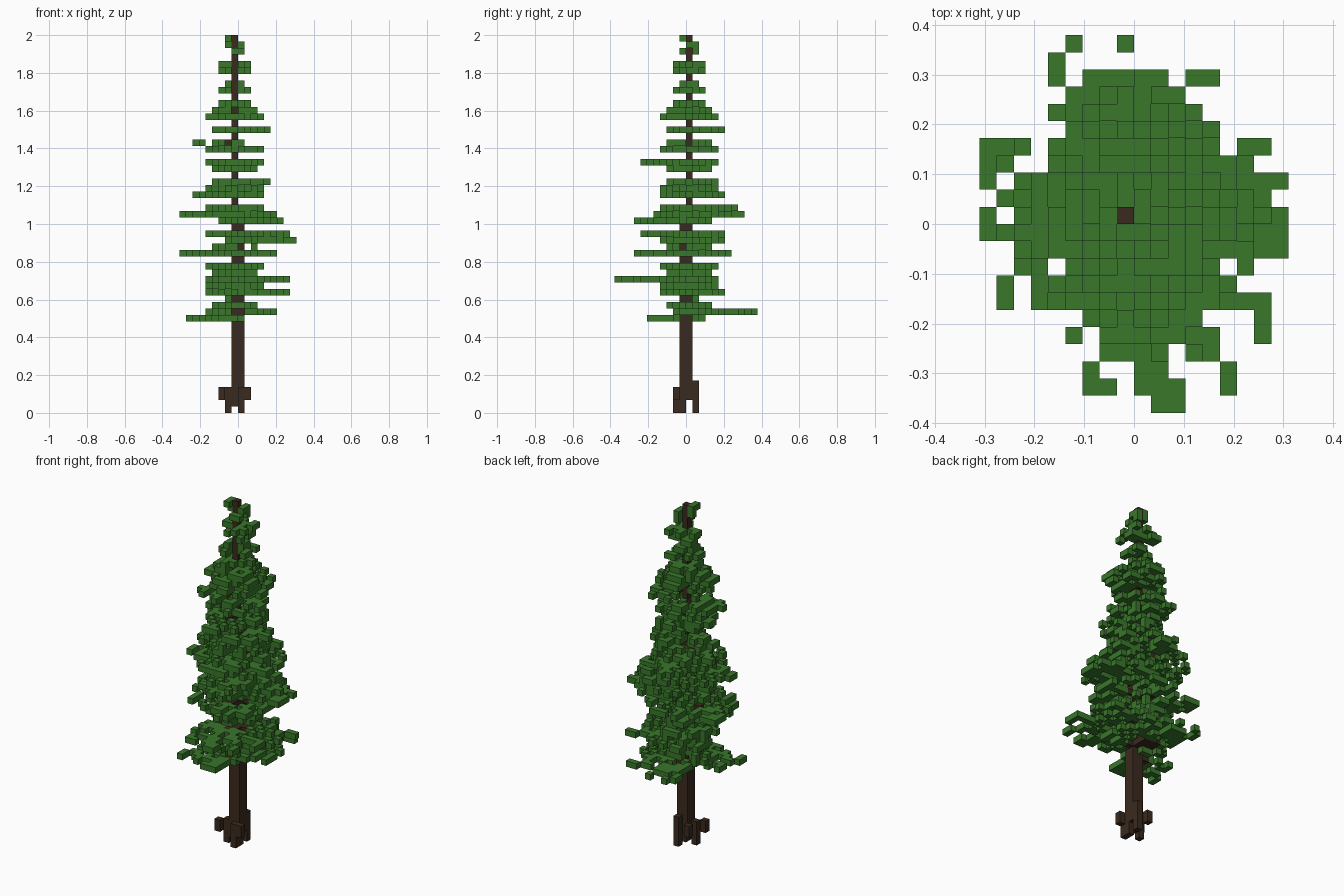
import bpy
import bmesh
import random
from math import hypot
from mathutils import Vector

random.seed(5)
CELL = 2 / 58      # edge of one cube
HEIGHT = 58        # tree height in cubes

old = bpy.data.objects.get("Cube")
if old:
    bpy.data.objects.remove(old, do_unlink=True)


def make_material(name, rgb):
    mat = bpy.data.materials.new(name)
    mat.use_nodes = True
    colour = (*rgb, 1)
    mat.diffuse_color = colour
    mat.node_tree.nodes["Principled BSDF"].inputs["Base Color"].default_value = colour
    return mat


bark = make_material("dark brown bark", (0.042, 0.023, 0.013))
green = make_material("needle green", (0.041, 0.184, 0.024))


def column(x, y, bottom, top):
    """Cells of one upright stack of cubes, top excluded."""
    return {(x, y, z) for z in range(bottom, top)}


# Trunk: two cubes thick below, one cube thick above
trunk = column(-1, 0, 2, HEIGHT) | column(0, 0, 2, 29)
trunk |= column(-1, -1, 1, 29) | column(0, -1, 0, 29)

# Roots: short buttresses around the foot, some reaching the ground
roots = set()
for x, y, bottom, top in ((-2, -1, 0, 4), (0, -2, 0, 4), (0, 1, 0, 5), (-3, -2, 2, 4),
                          (-2, 1, 2, 4), (1, -2, 2, 4)):
    roots |= column(x, y, bottom, top)

# Uneven tiers: level, then left, right, front and back reach in cells
long_tiers = [
    (14, -8, 0, -6, 2), (15, -5, 5, -2, 10), (18, -5, 7, -4, 5),
    (20, -5, 7, -11, 4), (24, -9, 5, -8, 6), (26, -2, 8, -4, 5),
    (27, -5, 7, -7, 5), (29, -3, 6, -8, 3), (30, -9, 5, -5, 8),
    (31, -5, 3, -4, 7), (33, -7, 3, -4, 5), (35, -4, 4, -3, 4),
    (38, -5, 3, -7, 4), (41, -7, 0, -3, 3), (43, -4, 4, -3, 5),
]
# Even tiers: level and radius
round_tiers = {16: 3, 17: 1, 19: 4, 21: 3, 22: 4, 25: 3, 34: 4, 37: 3, 40: 4, 45: 4,
               46: 3, 47: 2, 49: 2, 50: 1, 52: 2, 53: 2}
# Tips of the boughs that stand out furthest, by level
far_tips = {
    15: [(-4, 10), (-1, 10), (3, 8), (-5, 8)],
    18: [(7, 4)],
    20: [(1, -11), (-2, -10), (5, -10), (-3, -9), (7, -6)],
    24: [(-9, 3)], 26: [(8, 2), (8, -1)], 27: [(7, 0)], 30: [(-9, -1)],
}

branches = set()
# Crown: a few loose cubes around the tip
needles = {(-2, -1, 57), (-2, 0, 57), (-2, 0, 56), (0, 0, 56), (0, 1, 56),
           (0, -1, 55), (-1, -1, 55), (0, 1, 55)}


def grow_tier(level, left, right, front, back, density):
    """Loose flat layer of needles around the trunk, with boughs to each reach."""
    def leaf(x, y):
        if left <= x <= right and front <= y <= back:
            needles.add((x, y, level))

    # Scattered fill, mostly on alternate cells so the cubes stay separate
    for x in range(left, right + 1):
        for y in range(front, back + 1):
            dx, dy = x + 1, y
            reach_x = min(7, right + 1 if dx > 0 else -1 - left)
            reach_y = min(7, back if dy > 0 else -front)
            spread = hypot(dx / max(reach_x, 1), dy / max(reach_y, 1))
            chance = density * (1.6 if (x + y + level) % 2 else 0.4)
            if spread < 1.1 and random.random() < chance:
                leaf(x, y)

    # Bough tips: the far ones, then one for each side not yet reached
    def sway(low, high):
        return random.randint(round(low * 0.6), round(high * 0.6))

    tips = list(far_tips.get(level, []))
    for edge in (left, right):
        if edge not in [x for x, y in tips]:
            tips.append((edge, sway(front, back)))
    for edge in (front, back):
        if edge not in [y for x, y in tips]:
            tips.append((sway(left, right), edge))

    # Boughs: a woody inner part, then loose needles with ragged sides
    for tip_x, tip_y in tips:
        length = max(abs(tip_x + 1), abs(tip_y), 1)
        along_x = abs(tip_x + 1) >= abs(tip_y)
        for step in range(1, length + 1):
            t = step / length
            x, y = round(-1 + (tip_x + 1) * t), round(tip_y * t)
            if length > 4 and t < 0.4:
                branches.add((x, y, level))
            elif step == length or random.random() < 0.65:
                leaf(x, y)
            for side in (-1, 1):
                if t > 0.3 and random.random() < 0.3:
                    leaf(x + (0 if along_x else side), y + (side if along_x else 0))


for tier in long_tiers:
    grow_tier(*tier, 0.34)
for level, r in round_tiers.items():
    grow_tier(level, -1 - r, r - 1, -r, r, 0.36 if r > 2 else 0.12)

# One part per cell: trunk first, then wood, then needles
branches -= trunk
needles -= trunk | branches
solid = trunk | roots | branches | needles


def build(name, cells, mat):
    """Mesh of the exposed cube faces of a set of cells."""
    bm = bmesh.new()
    corners = {}

    def vert(point):
        if point not in corners:
            corners[point] = bm.verts.new(Vector(point) * CELL)
        return corners[point]

    for cell in sorted(cells):
        for axis in range(3):
            u, v = (axis + 1) % 3, (axis + 2) % 3
            for side in (0, 1):
                beside = list(cell)
                beside[axis] += 2 * side - 1
                if tuple(beside) in solid:
                    continue
                ring = []
                for du, dv in ((0, 0), (1, 0), (1, 1), (0, 1)):
                    point = list(cell)
                    point[axis] += side
                    point[u] += du
                    point[v] += dv
                    ring.append(vert(tuple(point)))
                bm.faces.new(ring if side else ring[::-1])
    mesh = bpy.data.meshes.new(name)
    bm.to_mesh(mesh)
    bm.free()
    mesh.materials.append(mat)
    obj = bpy.data.objects.new(name, mesh)
    bpy.context.collection.objects.link(obj)


build("trunk", trunk, bark)
build("roots", roots, bark)
build("branches", branches, bark)
build("needles", needles, green)
